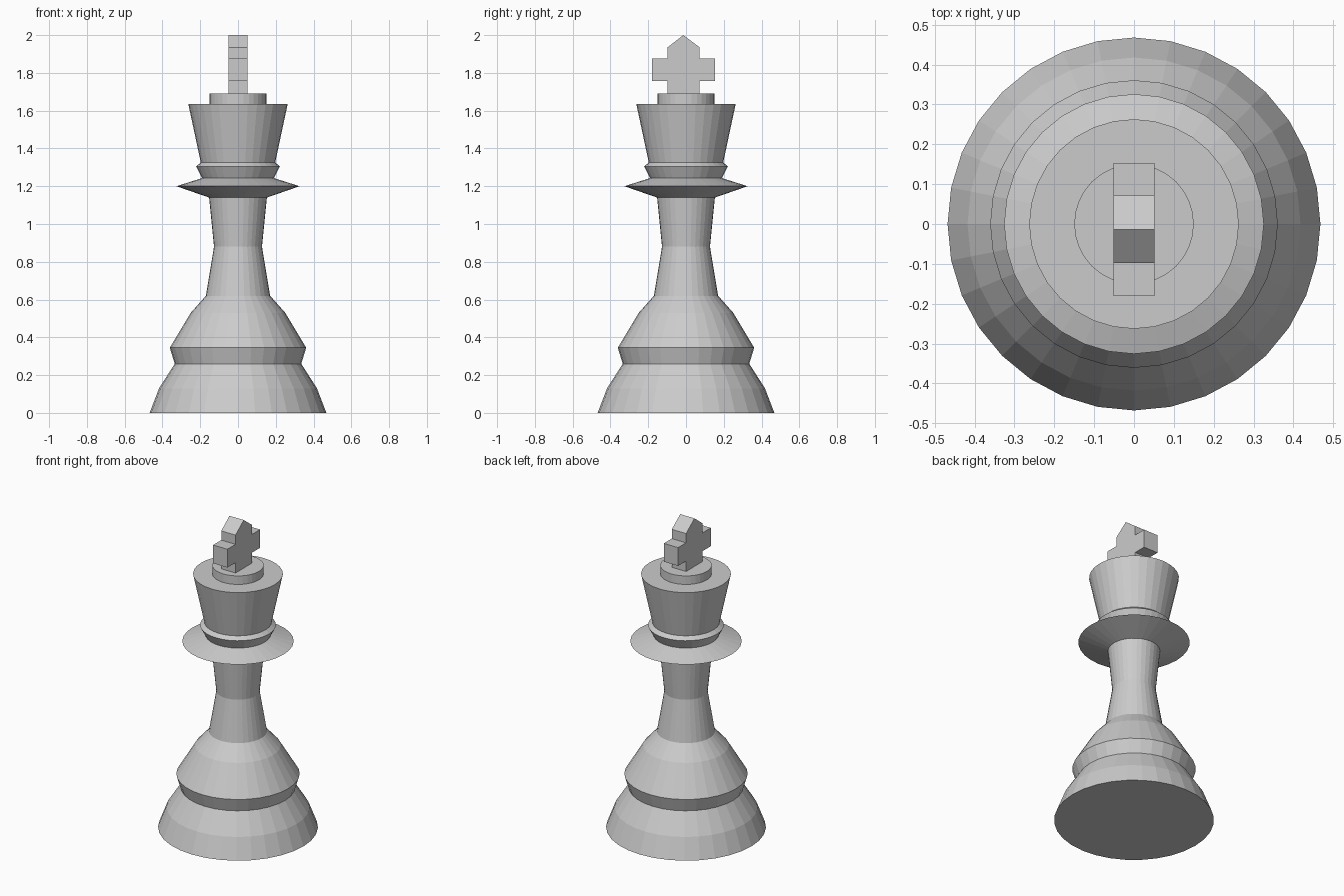
import bpy
import bmesh
from math import cos, sin, tau

cube = bpy.data.objects.get("Cube")
if cube:
    bpy.data.objects.remove(cube, do_unlink=True)

SIDES = 32
grey = bpy.data.materials.new("plain grey")
colour = (0.6, 0.6, 0.6, 1)
grey.diffuse_color = colour
grey.use_nodes = True
grey.node_tree.nodes["Principled BSDF"].inputs["Base Color"].default_value = colour


def add_object(name, bm):
    bmesh.ops.recalc_face_normals(bm, faces=bm.faces)
    mesh = bpy.data.meshes.new(name)
    bm.to_mesh(mesh)
    bm.free()
    mesh.materials.append(grey)
    obj = bpy.data.objects.new(name, mesh)
    bpy.context.collection.objects.link(obj)
    return obj


def lathe(name, profile):
    """Turn (radius, height) points about z and cap both ends."""
    bm = bmesh.new()
    rings = [[bm.verts.new((r * cos(tau * i / SIDES), r * sin(tau * i / SIDES), z))
              for i in range(SIDES)] for r, z in profile]
    for low, high in zip(rings, rings[1:]):
        for i in range(SIDES):
            j = (i + 1) % SIDES
            bm.faces.new((low[i], low[j], high[j], high[i]))
    bm.faces.new(rings[0])
    bm.faces.new(rings[-1])
    return add_object(name, bm)


# Turned body, from the foot up to the button under the cross
lathe("turned_body", [
    (0.468, 0), (0.418, 0.13), (0.335, 0.26),         # foot
    (0.361, 0.345), (0.25, 0.53), (0.17, 0.62),       # shoulder
    (0.127, 0.88), (0.153, 1.14),                     # stem
    (0.326, 1.2), (0.19, 1.243),                      # collar
    (0.222, 1.305), (0.197, 1.325),                   # neck ring
    (0.263, 1.635), (0.15, 1.635), (0.15, 1.69),      # crown and button
])

# Cross with a pointed top, cut from a flat outline
outline = [(-0.098, 1.69), (0.072, 1.69), (0.072, 1.757), (0.153, 1.757),
           (0.153, 1.875), (0.072, 1.875), (0.072, 1.935), (-0.014, 2.0),
           (-0.098, 1.935), (-0.098, 1.875), (-0.181, 1.875),
           (-0.181, 1.757), (-0.098, 1.757)]
bm = bmesh.new()
face = bm.faces.new([bm.verts.new((-0.051, y, z)) for y, z in outline])
result = bmesh.ops.extrude_face_region(bm, geom=[face], use_keep_orig=True)
moved = [v for v in result["geom"] if isinstance(v, bmesh.types.BMVert)]
bmesh.ops.translate(bm, verts=moved, vec=(0.102, 0, 0))
add_object("top_cross", bm)
